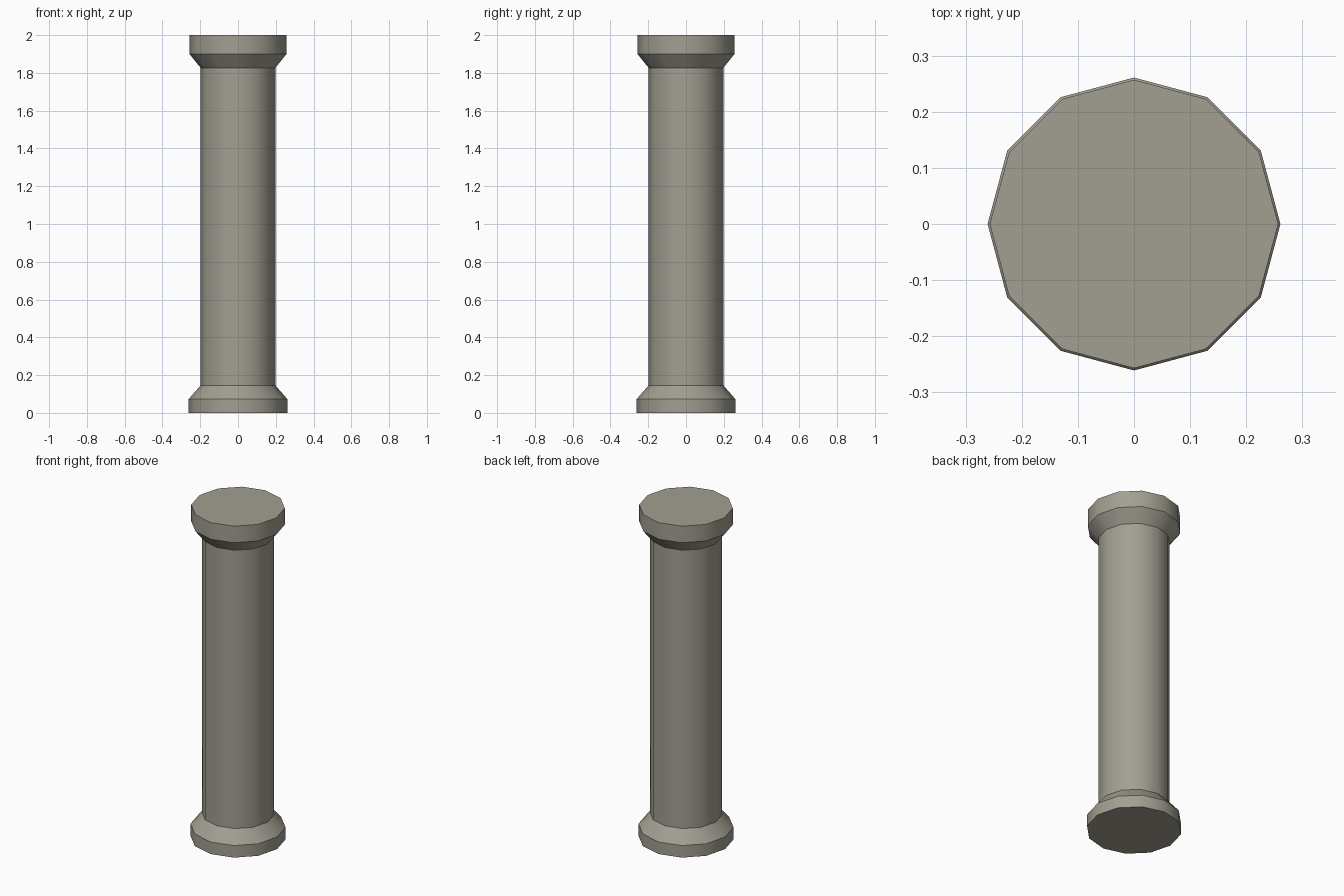
import bpy, bmesh, math

if "Cube" in bpy.data.objects:
    bpy.data.objects.remove(bpy.data.objects["Cube"])

SIDES = 12

stone = bpy.data.materials.new("warm_grey_stone")
stone.diffuse_color = (0.36, 0.345, 0.285, 1)
stone.use_nodes = True
stone.node_tree.nodes["Principled BSDF"].inputs["Base Color"].default_value = stone.diffuse_color


def lathe(name, profile):
    """Closed 12-sided solid from (radius, height) rings."""
    bm = bmesh.new()
    rings = [[bm.verts.new((r * math.cos(2 * math.pi * i / SIDES),
                            r * math.sin(2 * math.pi * i / SIDES), z))
              for i in range(SIDES)] for r, z in profile]
    for low, high in zip(rings, rings[1:]):
        for i in range(SIDES):
            j = (i + 1) % SIDES
            bm.faces.new((low[i], low[j], high[j], high[i]))
    bm.faces.new(rings[0][::-1])
    bm.faces.new(rings[-1])
    mesh = bpy.data.meshes.new(name)
    bm.to_mesh(mesh)
    bm.free()
    mesh.materials.append(stone)
    obj = bpy.data.objects.new(name, mesh)
    bpy.context.collection.objects.link(obj)
    # round the sides, keep the ring edges crisp
    bpy.ops.object.select_all(action='DESELECT')
    obj.select_set(True)
    bpy.context.view_layer.objects.active = obj
    bpy.ops.object.shade_smooth_by_angle(angle=math.radians(33))
    return obj


# Single column: base, base slope, shaft, capital slope, capital
lathe("column", [(0.261, 0), (0.261, 0.073), (0.198, 0.146),
                 (0.198, 1.827), (0.257, 1.9), (0.257, 2)])
